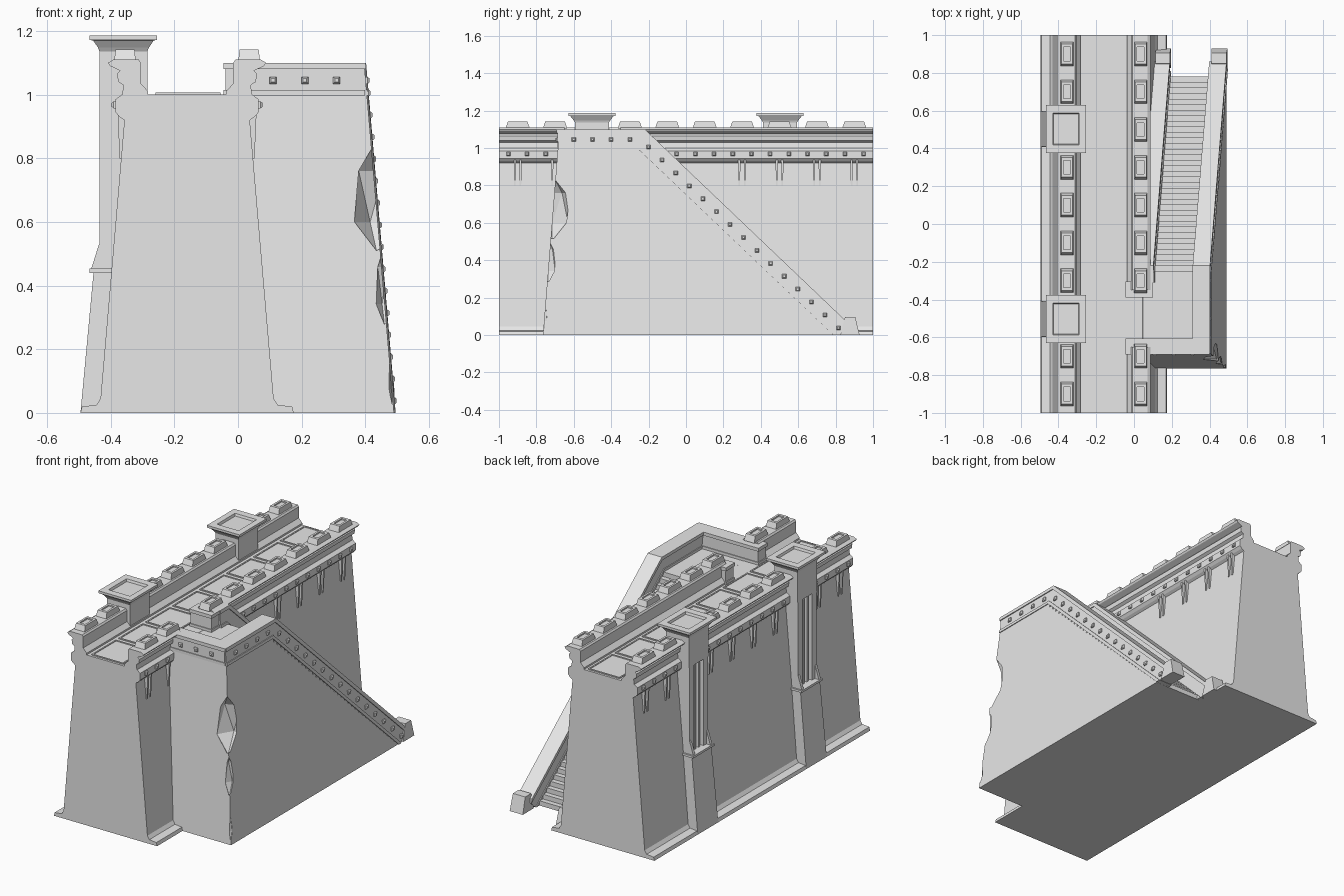
import bpy, bmesh, math
from mathutils import Matrix

cube = bpy.data.objects.get("Cube")
if cube:
    bpy.data.objects.remove(cube, do_unlink=True)

stone = bpy.data.materials.new("grey_stone")
stone.use_nodes = True
stone.diffuse_color = (0.8, 0.8, 0.8, 1)
stone.node_tree.nodes["Principled BSDF"].inputs["Base Color"].default_value = (0.8, 0.8, 0.8, 1)

parts = {}
MID = -0.16      # centre line of the wall
LEAN = 0.085     # inward lean of the stair side per unit height


def add(name, *rings):
    """Skin a stack of matching rings into the named part, capped at both ends."""
    bm = parts.setdefault(name, bmesh.new())
    loops = [[bm.verts.new(p) for p in ring] for ring in rings]
    n = len(loops[0])
    for a, b in zip(loops, loops[1:]):
        for i in range(n):
            j = (i + 1) % n
            bm.faces.new((a[i], a[j], b[j], b[i]))
    bm.faces.new(loops[0])
    bm.faces.new(loops[-1])


def rect(x0, x1, y0, y1, z):
    return [(x0, y0, z), (x1, y0, z), (x1, y1, z), (x0, y1, z)]


def box(name, x0, x1, y0, y1, z0, z1):
    add(name, rect(x0, x1, y0, y1, z0), rect(x0, x1, y0, y1, z1))


def flip(points):
    return [(2 * MID - x, z) for x, z in points]


def along_y(name, profile, y0, y1):
    add(name, [(x, y0, z) for x, z in profile], [(x, y1, z) for x, z in profile])


def stud(name, x, y, z, nx, ny):
    """Small tapered knob pointing along (nx, ny)."""
    rings = []
    for depth, r in ((-0.01, 0.011), (0.006, 0.011), (0.012, 0.006)):
        rings.append([(x + nx * depth - ny * r * a, y + ny * depth + nx * r * a, z + r * b)
                      for a, b in ((-1, -1), (1, -1), (1, 1), (-1, 1))])
    add(name, *rings)


# Wall body with plinth, leaning faces and lower cornice
side = [(-0.495, 0), (-0.49, 0.02), (-0.445, 0.025), (-0.432, 0.045), (-0.357, 0.92),
        (-0.372, 0.93), (-0.385, 0.945), (-0.385, 0.985), (-0.365, 1.0)]
along_y("wall_body", side + flip(side)[::-1], -1, 1)

# Parapets, with a gap on the stair side
parapet = [(-0.365, 0.99), (-0.36, 1.03), (-0.376, 1.04), (-0.38, 1.065), (-0.37, 1.075),
           (-0.402, 1.09), (-0.408, 1.1), (-0.392, 1.11), (-0.312, 1.11), (-0.305, 1.1),
           (-0.305, 1.035), (-0.282, 1.01), (-0.282, 0.99)]
along_y("left_parapet", parapet, -1, 1)
along_y("right_parapet", flip(parapet), -1, -0.65)
along_y("right_parapet", flip(parapet), -0.35, 1)

# Merlons with sunken tops
for s in (-1, 1):
    xc = MID + s * 0.195
    for i in range(10):
        y = -0.9 + 0.2 * i
        if abs(y + 0.5) < 0.05 or (s < 0 and abs(y - 0.5) < 0.05):
            continue
        rings = [rect(xc - w, xc + w, y - l, y + l, z) for w, l, z in
                 ((0.034, 0.065, 1.105), (0.03, 0.052, 1.142), (0.018, 0.036, 1.142),
                  (0.018, 0.036, 1.134))]
        add("merlons", *rings)

# Studs on the cornice and hanging strips below it
for s in (-1, 1):
    for i in range(20):
        y = -0.95 + 0.1 * i
        if s > 0 and -0.7 < y < -0.1:
            continue
        stud("cornice_studs", MID + s * 0.225, y, 0.968, s, 0)
    for y in (-0.9, -0.7, -0.3, -0.1, 0.1, 0.3, 0.5, 0.7, 0.9):
        if (s > 0 and -0.5 < y < 0.2) or (s < 0 and y == 0.5):
            continue
        for dy in (-0.015, 0.015):
            a, b = sorted((MID + s * 0.18, MID + s * 0.218))
            c, d = sorted((MID + s * 0.18, MID + s * 0.212))
            add("hanging_strips", rect(c, d, y + dy - 0.004, y + dy + 0.004, 0.8),
                rect(a, b, y + dy - 0.006, y + dy + 0.006, 0.94))

# Walkway slabs
for i in range(8):
    y = -0.875 + 0.25 * i
    rings = [rect(-0.26 + e, -0.055 - e, y - 0.112 + e, y + 0.112 - e, z) for e, z in
             ((0, 0.995), (0, 1.006), (0.008, 1.006), (0.008, 1.002))]
    add("walkway_slabs", *rings)

# Two turrets standing on stepped pilasters
for y in (-0.503, 0.503):
    add("pilaster_bases", rect(-0.495, -0.35, y - 0.095, y + 0.095, 0),
        rect(-0.454, -0.35, y - 0.09, y + 0.09, 0.44))
    box("pilaster_ledges", -0.467, -0.35, y - 0.098, y + 0.098, 0.44, 0.453)
    box("pilaster_panels", -0.408, -0.34, y - 0.08, y + 0.08, 0.45, 1.0)
    for s in (-1, 1):
        a, b = sorted((y + s * 0.045, y + s * 0.088))
        box("pilaster_posts", -0.435, -0.35, a, b, 0.45, 1.0)
        a, b = sorted((y + s * 0.07, y + s * 0.088))
        add("post_feet", rect(-0.462, -0.43, a, b, 0.45), rect(-0.437, -0.43, a, b, 0.53))
        box("pilaster_bars", -0.425, -0.4, y + s * 0.017 - 0.007, y + s * 0.017 + 0.007, 0.45, 1.0)
    box("turret_heads", -0.435, -0.285, y - 0.09, y + 0.09, 0.96, 1.14)
    rings = [rect(-0.36 - hx, -0.36 + hx, y - hy, y + hy, z) for hx, hy, z in
             ((0.075, 0.09, 1.135), (0.08, 0.098, 1.148), (0.095, 0.115, 1.17),
              (0.106, 0.126, 1.172), (0.106, 0.126, 1.186), (0.07, 0.084, 1.186),
              (0.066, 0.08, 1.172))]
    add("turret_caps", *rings)

# Stair block: landing and steps in one side profile, outer face leaning in
STEPS = 36
outline = [(-0.765, 0), (-0.685, 0.999), (-0.25, 0.999)]
for i in range(STEPS):
    y = -0.25 + 1.06 * i / STEPS
    z = 1 - (i + 1) / STEPS
    outline.append((y, z))
    if z > 0.001:
        outline.append((y + 1.06 / STEPS, z))
outline = [p for k, p in enumerate(outline) if k == 0 or p != outline[k - 1]]
add("stair_block", [(0, y, z) for y, z in outline],
    [(0.49 - LEAN * z, y, z) for y, z in outline])

# Railings: stacked mouldings following the landing and the slope
SLOPE = 0.953
GROW = math.hypot(1, SLOPE)
LAYERS = ((0, 0.02, 0.006), (0.02, 0.085, 0.0), (0.085, 0.102, 0.005), (0.05, 0.135, -0.006))


def rail_path(start, d):
    end = min(0.86, -0.22 + (1.1 - d * GROW) / SLOPE)
    return [(start, 1.1 - d), (-0.22 - 0.4 * d, 1.1 - d),
            (end, 1.1 - SLOPE * (end + 0.22) - d * GROW)]


def railing(name, base_x, width, start):
    for d0, d1, out in LAYERS:
        poly = rail_path(start, d0) + rail_path(start, d1)[::-1]
        add(name, [(base_x - width - out - LEAN * z, y, z) for y, z in poly],
            [(base_x + out - LEAN * z, y, z) for y, z in poly])
    add(name + "_post", rect(base_x - width, base_x + 0.005, 0.825, 0.928, 0),
        rect(base_x - width, base_x, 0.85, 0.905, 0.096))


railing("outer_railing", 0.49, 0.08, -0.685)
railing("inner_railing", 0.19, 0.075, -0.31)

for d0, d1, out in LAYERS[:3]:
    box("landing_front_parapet", -0.04 - out, 0.394 + out, -0.686 - out, -0.612 + out,
        1.1 - d1, 1.1 - d0)
    box("landing_return_parapet", -0.04 - out, 0.094 + out, -0.382 - out, -0.31 + out,
        1.1 - d1, 1.1 - d0)

# Railing studs
for i in range(4):
    stud("railing_studs", 0.49 - LEAN * 1.045, -0.6 + 0.1 * i, 1.045, 1, 0)
for i in range(15):
    y = -0.2 + 0.0725 * i
    z = 1.1 - SLOPE * (y + 0.22) - 0.055 * GROW
    stud("railing_studs", 0.49 - LEAN * z, y, z, 1, 0)
for x in (0.11, 0.21, 0.31):
    stud("railing_studs", x, -0.686, 1.045, 0, -1)

# Turn the collected parts into objects
objects = {}
for name, bm in parts.items():
    bmesh.ops.recalc_face_normals(bm, faces=bm.faces[:])
    mesh = bpy.data.meshes.new(name)
    bm.to_mesh(mesh)
    bm.free()
    mesh.materials.append(stone)
    objects[name] = bpy.data.objects.new(name, mesh)
    bpy.context.collection.objects.link(objects[name])

# Broken chips along the front corner of the stair block
bm = bmesh.new()
for z, rx, ry, rz in ((0.68, 0.08, 0.1, 0.18), (0.4, 0.03, 0.045, 0.13), (0.12, 0.012, 0.02, 0.1)):
    place = Matrix.Translation((0.495 - LEAN * z, -0.77 + 0.08 * z, z))
    bmesh.ops.create_icosphere(bm, subdivisions=1, radius=1,
                               matrix=place @ Matrix.Diagonal((rx, ry, rz, 1)))
mesh = bpy.data.meshes.new("chip_cutter")
bm.to_mesh(mesh)
bm.free()
mesh.materials.append(stone)
cutter = bpy.data.objects.new("chip_cutter", mesh)
bpy.context.collection.objects.link(cutter)
cutter.hide_render = True
block = objects["stair_block"]
cut = block.modifiers.new("chips", 'BOOLEAN')
cut.operation = 'DIFFERENCE'
cut.solver = 'EXACT'
cut.object = cutter
bpy.context.view_layer.objects.active = block
bpy.ops.object.modifier_apply(modifier=cut.name)
bpy.data.objects.remove(cutter, do_unlink=True)
